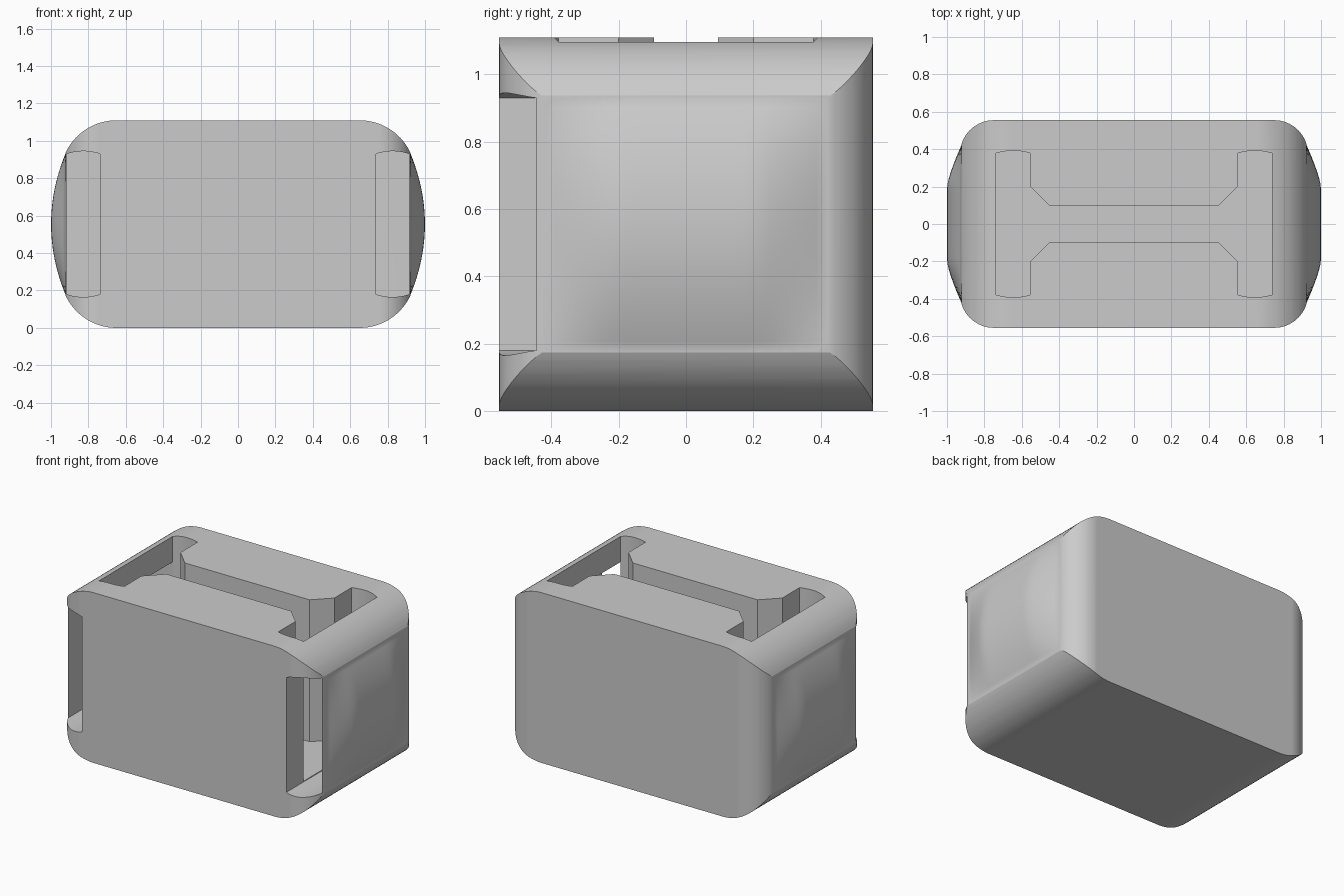
import bpy, bmesh
from math import sin, cos, asin
from mathutils import Vector

cube = bpy.data.objects.get("Cube")
if cube:
    bpy.data.objects.remove(cube, do_unlink=True)

grey = bpy.data.materials.new("light_grey")
grey.use_nodes = True
colour = (0.6, 0.6, 0.6, 1)
grey.diffuse_color = colour
grey.node_tree.nodes["Principled BSDF"].inputs["Base Color"].default_value = colour

MID = 0.555    # half height and half depth
CAP = 0.922    # where the end cushions start


def finish(name, bm):
    bmesh.ops.recalc_face_normals(bm, faces=bm.faces)
    mesh = bpy.data.meshes.new(name)
    bm.to_mesh(mesh)
    bm.free()
    mesh.materials.append(grey)
    ob = bpy.data.objects.new(name, mesh)
    bpy.context.collection.objects.link(ob)
    return ob


def prism(name, outline, place, lo, hi):
    """Extrude an outline; place(u, v, w) maps it into space."""
    bm = bmesh.new()
    rings = [[bm.verts.new(place(u, v, w)) for u, v in outline] for w in (lo, hi)]
    bm.faces.new(rings[0])
    bm.faces.new(rings[1])
    n = len(outline)
    for i in range(n):
        j = (i + 1) % n
        bm.faces.new((rings[0][i], rings[0][j], rings[1][j], rings[1][i]))
    return finish(name, bm)


def four_way(quarter):
    """Mirror a quarter outline, ordered from the v axis to the u axis."""
    half = quarter + [(u, -v) for u, v in reversed(quarter)]
    return half + [(-u, -v) for u, v in half]


def rounded(start, radius, steps=14):
    end = asin((CAP - start) / radius)
    return four_way([(start + radius * sin(end * i / steps),
                      MID - radius + radius * cos(end * i / steps))
                     for i in range(steps + 1)])


def bulge(a, b, side, rise, steps=8):
    """Shallow curved slot end between a and b."""
    return [(a + (b - a) * t / steps,
             side + rise * (1 - (2 * t / steps - 1) ** 2)) for t in range(steps + 1)]


def cushion(name, side, n=24):
    """Domed end pad with a solid root inside the body."""
    bm = bmesh.new()
    hy, hz = 0.424, 0.38
    grid = []
    for i in range(n + 1):
        row = []
        for j in range(n + 1):
            s, t = 2 * i / n - 1, 2 * j / n - 1
            across = 1 - max(0, (abs(s * hy) - 0.2) / (hy - 0.2)) ** 1.3
            x = CAP - 0.0005 + (1 - CAP) * across * (1 - t * t)
            row.append(bm.verts.new((side * x, s * hy, MID + t * hz)))
        grid.append(row)
    for i in range(n):
        for j in range(n):
            bm.faces.new((grid[i][j], grid[i + 1][j],
                          grid[i + 1][j + 1], grid[i][j + 1]))
    rim = [e for e in bm.edges if e.is_boundary]
    made = bmesh.ops.extrude_edge_only(bm, edges=rim)["geom"]
    for v in made:
        if isinstance(v, bmesh.types.BMVert):
            v.co = Vector((side * 0.85, v.co.y * 0.8, MID + (v.co.z - MID) * 0.8))
    bmesh.ops.holes_fill(bm, edges=[e for e in bm.edges if e.is_boundary], sides=0)
    return finish(name, bm)


def combine(target, other, operation):
    mod = target.modifiers.new("shape", "BOOLEAN")
    mod.object, mod.operation, mod.solver = other, operation, "EXACT"
    bpy.context.view_layer.objects.active = target
    bpy.ops.object.modifier_apply(modifier=mod.name)
    bpy.data.objects.remove(other, do_unlink=True)


# Outer shell: rounded both in elevation and in plan
body = prism("hollow_body", rounded(0.65, 0.3),
             lambda u, v, w: (u, w, MID + v), -MID, MID)
plan = prism("plan_shape", rounded(0.75, 0.18),
             lambda u, v, w: (u, v, w), -0.2, 1.3)
combine(body, plan, "INTERSECT")
for side in (-1, 1):
    combine(body, cushion("end_cushion", side), "UNION")

# H-shaped well open at the top
well = four_way([(0.45, 0.095), (0.555, 0.2)] + bulge(0.555, 0.738, 0.378, 0.014))
combine(body, prism("well_cutter", well,
                    lambda u, v, w: (u, v, w), 0.185, 1.3), "DIFFERENCE")

# Tall slots open at the front, joining the well
top = bulge(0.737, 0.916, 0.375, 0.015)
slot = top + [(u, -v) for u, v in reversed(top)]
for side in (-1, 1):
    cutter = prism("slot_cutter", slot,
                   lambda u, v, w: (side * u, w, MID + v), -0.8, 0.378)
    combine(body, cutter, "DIFFERENCE")

# Smooth shading with crisp slot edges
bpy.ops.object.select_all(action="DESELECT")
body.select_set(True)
bpy.context.view_layer.objects.active = body
bpy.ops.object.shade_smooth_by_angle(angle=0.45)
weighted = body.modifiers.new("flat_faces", "WEIGHTED_NORMAL")
weighted.keep_sharp = True
